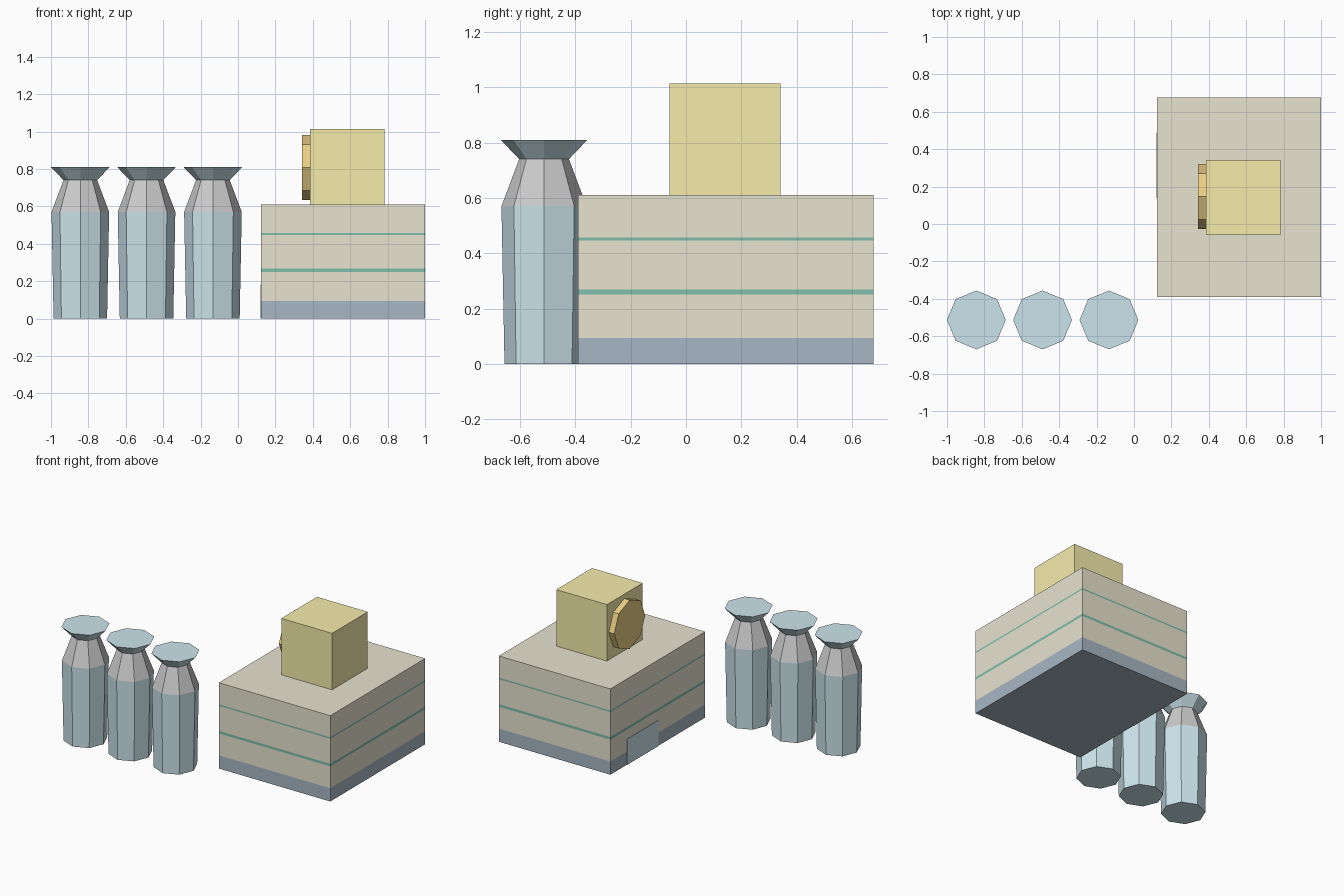
import bpy, bmesh, math
from mathutils import Matrix

if "Cube" in bpy.data.objects:
    bpy.data.objects.remove(bpy.data.objects["Cube"])


def material(name, rgb):
    m = bpy.data.materials.new(name)
    m.diffuse_color = (*rgb, 1)
    m.use_nodes = True
    m.node_tree.nodes["Principled BSDF"].inputs["Base Color"].default_value = m.diffuse_color
    return m


BLUE = material("pale_blue", (.60, .78, .84))
TAN = material("tan", (.81, .77, .63))
SLATE = material("slate", (.39, .47, .55))
GREEN = material("green", (.22, .52, .42))
YELLOW = material("yellow", (.92, .84, .41))
BROWN = material("brown", (.82, .61, .23))


def finish(name, bm, *mats):
    bmesh.ops.recalc_face_normals(bm, faces=bm.faces)
    mesh = bpy.data.meshes.new(name)
    bm.to_mesh(mesh)
    bm.free()
    for m in mats:
        mesh.materials.append(m)
    ob = bpy.data.objects.new(name, mesh)
    bpy.context.collection.objects.link(ob)
    return ob


def box_bm(lo, hi):
    bm = bmesh.new()
    mid = [(a + b) / 2 for a, b in zip(lo, hi)]
    size = [b - a for a, b in zip(lo, hi)]
    bmesh.ops.create_cube(bm, size=1, matrix=Matrix.Translation(mid) @ Matrix.Diagonal((*size, 1)))
    return bm


def turned(name, x, y, profile, mat=None, bottom=False, top=False):
    """Eight-sided lathe through (radius, z) points, with optional end caps."""
    bm = bmesh.new()
    rings = [[bm.verts.new((x + r * math.cos(i * math.pi / 4),
                            y + r * math.sin(i * math.pi / 4), z)) for i in range(8)]
             for r, z in profile]
    for a, b in zip(rings, rings[1:]):
        for i in range(8):
            j = (i + 1) % 8
            f = bm.faces.new((a[i], a[j], b[j], b[i]))
            f.normal_update()
    if bottom:
        bm.faces.new(rings[0][::-1])
    if top:
        bm.faces.new(rings[-1])
    mesh = bpy.data.meshes.new(name)
    bm.to_mesh(mesh)
    bm.free()
    if mat:
        mesh.materials.append(mat)
    bpy.context.collection.objects.link(bpy.data.objects.new(name, mesh))


# Three tapered towers with grey shoulders and flared tops
for n, x in enumerate((-.843, -.489, -.134), 1):
    turned(f"tower_body_{n}", x, -.513, [(.143, 0), (.154, .57)], BLUE, bottom=True)
    turned(f"tower_shoulder_{n}", x, -.513, [(.154, .57), (.09, .74)])
    turned(f"tower_flare_{n}", x, -.513, [(.09, .74), (.157, .81)], BLUE, top=True)

# Main building: slate plinth, tan walls and two green stripes
bm = box_bm((.122, -.39, 0), (1, .677, .611))
for z in (.094, .25, .268, .446, .457):
    bmesh.ops.bisect_plane(bm, geom=bm.verts[:] + bm.edges[:] + bm.faces[:],
                           plane_co=(0, 0, z), plane_no=(0, 0, 1))
for f in bm.faces:
    z = f.calc_center_median().z
    if z < .094:
        f.material_index = 1
    elif .25 < z < .268 or .446 < z < .457:
        f.material_index = 2
finish("main_building", bm, TAN, SLATE, GREEN)

# Door on the left wall
finish("door", box_bm((.119, .14, 0), (.123, .49, .183)), BLUE)

# Rooftop block and its round sign
finish("roof_block", box_bm((.384, -.06, .611), (.783, .341, 1.013)), YELLOW)
bm = bmesh.new()
bmesh.ops.create_cone(bm, cap_ends=True, segments=8, radius1=.174, radius2=.174, depth=.043,
                      matrix=Matrix.Translation((.363, .146, .808)) @ Matrix.Rotation(math.pi / 2, 4, 'Y'))
finish("round_sign", bm, BROWN)
